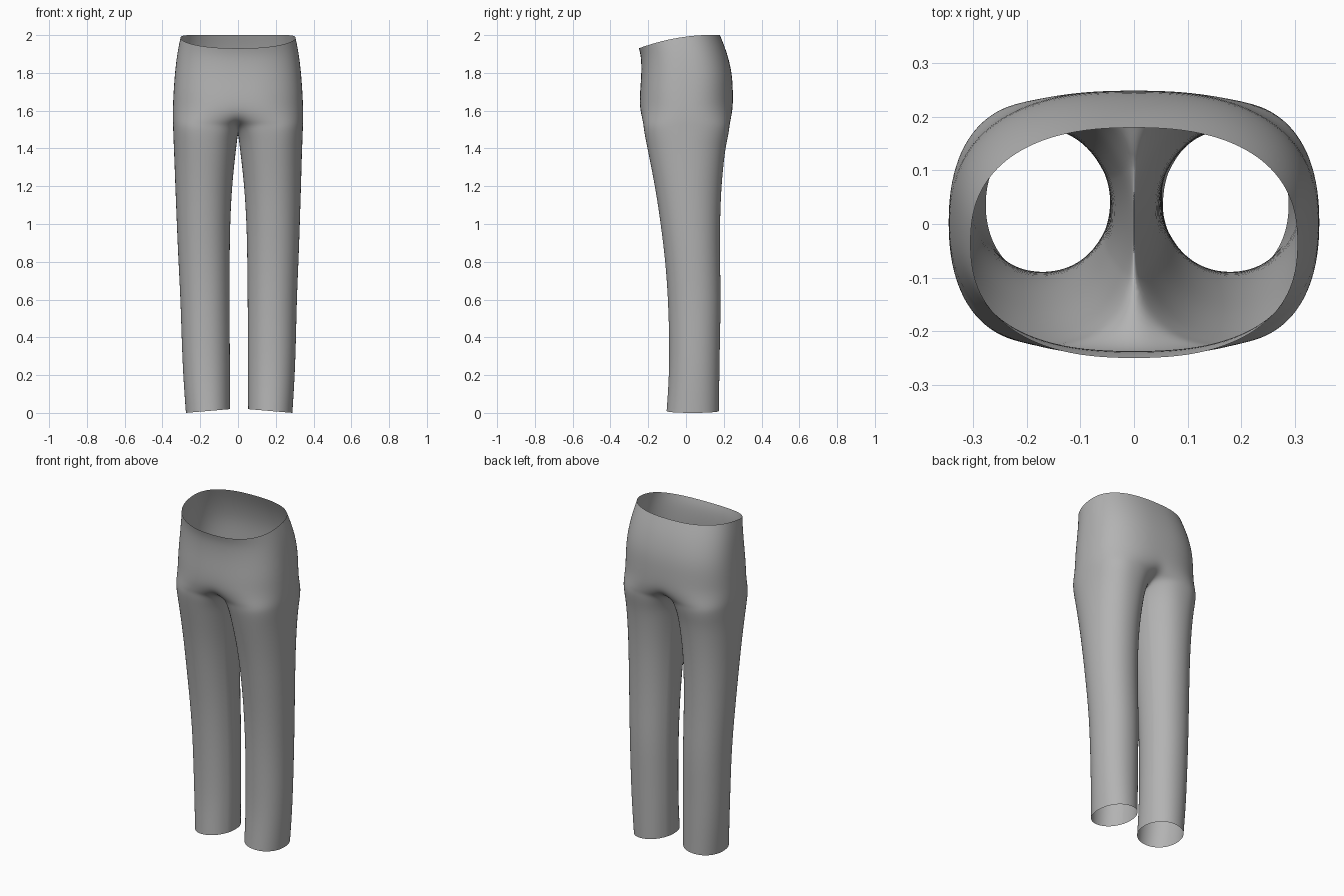
import bpy, bmesh, math

cube = bpy.data.objects.get("Cube")
if cube:
    bpy.data.objects.remove(cube, do_unlink=True)

OUTER, INNER = 22, 12   # points on the outside and the crotch side of a half

# Cross-sections: height, inner x, outer x, front y, back y, squareness
TORSO = [
    (1.965, -.305, .305, -.25, .18, 2.4),
    (1.90, -.322, .322, -.238, .216, 2.4),
    (1.80, -.335, .335, -.236, .245, 2.5),
    (1.70, -.342, .342, -.244, .249, 2.5),
    (1.63, -.300, .345, -.246, .249, 2.4),
    (1.58, -.200, .346, -.240, .245, 2.4),
    (1.54, -.080, .346, -.233, .239, 2.4),
]
CROTCH = (1.51, -.015, .345, -.227, .233, 2.4)
LEG = [
    (1.45, .004, .343, -.216, .221, 2.3),
    (1.38, .013, .340, -.202, .207, 2.2),
    (1.20, .033, .334, -.165, .188, 2.1),
    (1.00, .044, .327, -.135, .181, 2.1),
    (0.80, .047, .319, -.110, .181, 2.1),
    (0.60, .048, .309, -.096, .186, 2.1),
    (0.40, .048, .304, -.090, .181, 2.1),
    (0.20, .048, .297, -.090, .178, 2.1),
    (0.01, .048, .283, -.104, .175, 2.1),
]


def power(v, e):
    return math.copysign(abs(v) ** e, v)


def seam_angle(row):
    """Angle at which a section meets the centre line."""
    _, xi, xo, _, _, n = row
    return math.acos(-((xi + xo) / (xo - xi)) ** (n / 2))


def section(row, angle, whole):
    """Points of one section, from front centre round the outside and back."""
    z, xi, xo, yf, yb, n = row
    angles = [-angle + 2 * angle * i / (OUTER - 1) for i in range(OUTER)]
    if whole:
        gap = 2 * (math.pi - angle)
        angles += [angle + gap * i / (INNER + 1) for i in range(1, INNER + 1)]
    pts = []
    for a in angles:
        x = (xi + xo) / 2 + (xo - xi) / 2 * power(math.cos(a), 2 / n)
        y = (yf + yb) / 2 + (yb - yf) / 2 * power(math.sin(a), 2 / n)
        pts.append([x, y, z])
    return pts


rows = []
for k, row in enumerate(TORSO):
    pts = section(row, seam_angle(row), False)
    pts[0][0] = pts[-1][0] = 0
    if k < 2:               # the waist is cut lower at the front
        for p in pts:
            s = (2 * p[1] - row[3] - row[4]) / (row[4] - row[3])
            p[2] += (.035 * s + .022 * (1 - s * s)) * (1, .4)[k]
    rows.append(pts)

# Crotch section: its inner points lie on the centre seam and sag
angle = seam_angle(CROTCH)
pts = section(CROTCH, angle, True)
pts[0][0] = pts[OUTER - 1][0] = 0
for i in range(INNER):
    p = pts[OUTER + i]
    p[0] = 0
    p[2] -= .03 * math.sin(math.pi * (i + 1) / (INNER + 1))
rows.append(pts)

for row in LEG:
    rows.append(section(row, angle, True))
for p in rows[-1]:          # hem dips slightly to the outside
    p[2] += .01 * (.165 - p[0]) / .118

# Loft both halves and weld them on the centre seam
bm = bmesh.new()
for side in (1, -1):
    rings = [[bm.verts.new((side * x, y, z)) for x, y, z in r] for r in rows]
    for up, low in zip(rings, rings[1:]):
        closed = len(up) == len(low) == OUTER + INNER
        count = len(up) if closed else OUTER - 1
        for i in range(count):
            j = (i + 1) % len(up)
            quad = [up[i], low[i], low[j], up[j]]
            bm.faces.new(quad if side > 0 else quad[::-1])
bmesh.ops.remove_doubles(bm, verts=bm.verts[:], dist=.0005)
for v in bm.verts:          # legs lean a little to one side
    v.co.x += .006 * max(0, 1 - v.co.z / 1.4)

mesh = bpy.data.meshes.new("trousers")
bm.to_mesh(mesh)
bm.free()
trousers = bpy.data.objects.new("trousers", mesh)
bpy.context.collection.objects.link(trousers)

grey = bpy.data.materials.new("grey_cloth")
grey.use_nodes = True
colour = (.45, .45, .45, 1)
grey.diffuse_color = colour
grey.node_tree.nodes["Principled BSDF"].inputs["Base Color"].default_value = colour
mesh.materials.append(grey)

for poly in mesh.polygons:
    poly.use_smooth = True
sub = trousers.modifiers.new("smooth_cloth", "SUBSURF")
sub.levels = sub.render_levels = 2
